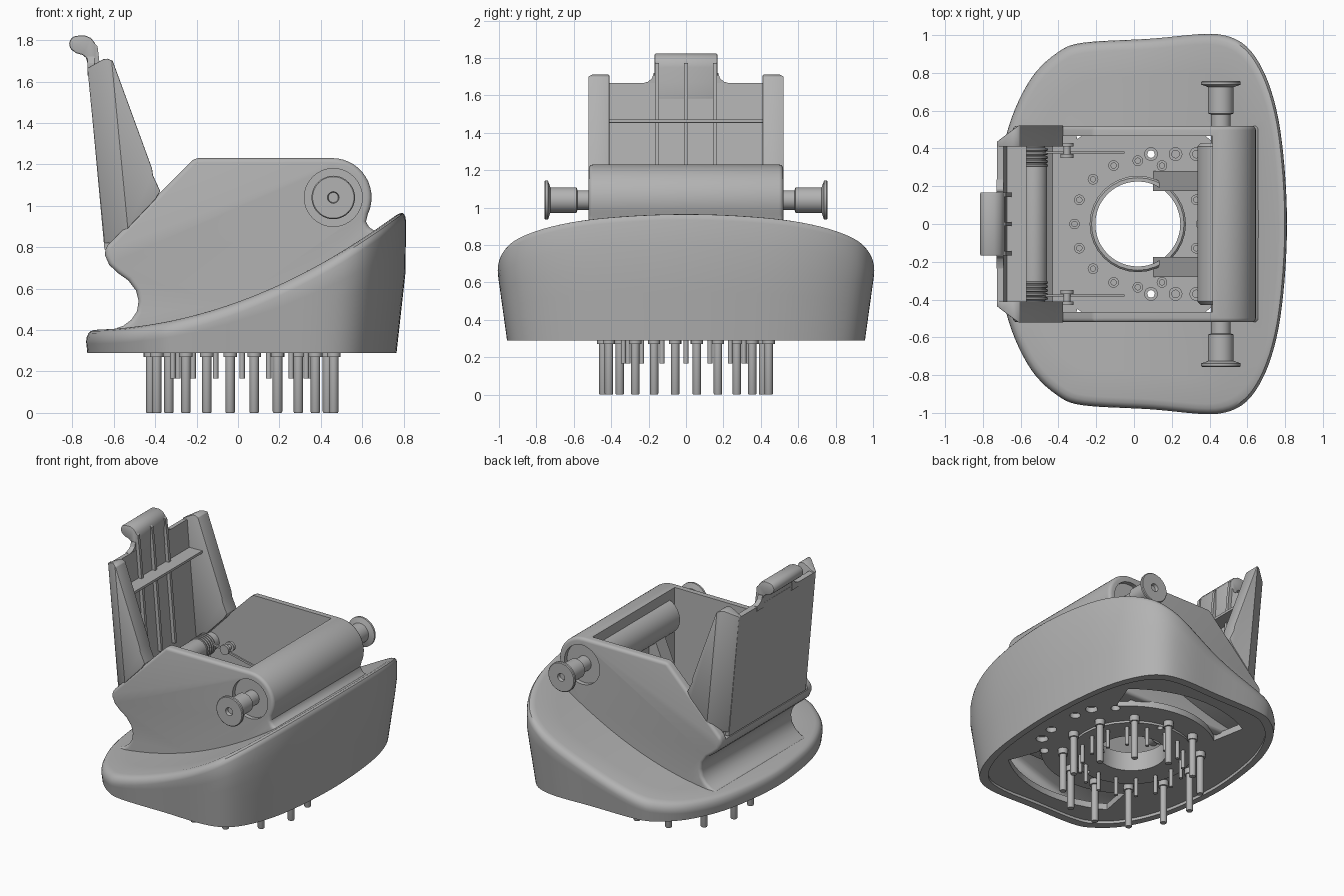
import bpy, bmesh
from math import sin, cos, pi, radians
from mathutils import Vector, Matrix

if "Cube" in bpy.data.objects:
    bpy.data.objects.remove(bpy.data.objects["Cube"])

grey = bpy.data.materials.new("plain_grey")
grey.use_nodes = True
grey.diffuse_color = (0.45, 0.45, 0.45, 1)
grey.node_tree.nodes["Principled BSDF"].inputs["Base Color"].default_value = (0.45, 0.45, 0.45, 1)


def finish(name, bm):
    bmesh.ops.recalc_face_normals(bm, faces=bm.faces)
    me = bpy.data.meshes.new(name)
    bm.to_mesh(me)
    bm.free()
    ob = bpy.data.objects.new(name, me)
    bpy.context.collection.objects.link(ob)
    me.materials.append(grey)
    smooth(me)
    return ob


def smooth(me):
    for p in me.polygons:
        p.use_smooth = True
    me.set_sharp_from_angle(angle=radians(32))


def apply(ob):
    bpy.context.view_layer.update()
    dg = bpy.context.evaluated_depsgraph_get()
    me = bpy.data.meshes.new_from_object(ob.evaluated_get(dg))
    ob.modifiers.clear()
    ob.data = me
    smooth(me)


def boolean(ob, tool, op="DIFFERENCE"):
    m = ob.modifiers.new("bool", "BOOLEAN")
    m.object, m.operation, m.solver = tool, op, "EXACT"
    apply(ob)
    bpy.data.objects.remove(tool)


def bevel(ob, width, segments=3):
    m = ob.modifiers.new("bevel", "BEVEL")
    m.width, m.segments, m.limit_method, m.angle_limit = width, segments, "ANGLE", radians(40)
    apply(ob)
    return ob


def extrude(name, pts, vec):
    bm = bmesh.new()
    face = bm.faces.new([bm.verts.new(p) for p in pts])
    new = bmesh.ops.extrude_face_region(bm, geom=[face])["geom"]
    bmesh.ops.translate(bm, verts=[v for v in new if isinstance(v, bmesh.types.BMVert)], vec=vec)
    return finish(name, bm)


def prism(name, xz, y0, y1):
    return extrude(name, [(x, y0, z) for x, z in xz], (0, y1 - y0, 0))


def turned(name, rings, axis="Z", at=(0, 0, 0), n=32):
    """Solid of revolution from (radius, height) pairs."""
    bm = bmesh.new()
    loops = [[bm.verts.new((r * cos(2 * pi * i / n), r * sin(2 * pi * i / n), h)) for i in range(n)]
             for r, h in rings]
    for a, b in zip(loops, loops[1:]):
        for i in range(n):
            j = (i + 1) % n
            bm.faces.new((a[i], a[j], b[j], b[i]))
    bm.faces.new(loops[0])
    bm.faces.new(loops[-1])
    if axis == "Y":
        bm.transform(Matrix.Rotation(-pi / 2, 4, "X"))
    bm.transform(Matrix.Translation(at))
    return finish(name, bm)


def arc(cx, cz, r, a0, a1, n=14):
    return [(cx + r * cos(radians(a0 + (a1 - a0) * i / n)),
             cz + r * sin(radians(a0 + (a1 - a0) * i / n))) for i in range(n + 1)]


# Smooth plan outline of the base
half = [(.81, 0), (.795, .32), (.755, .6), (.68, .82), (.57, .96), (.4, 1.01), (.1, 1.005),
        (-.28, 1), (-.43, .945), (-.57, .81), (-.68, .59), (-.74, .34), (-.77, 0)]
ctrl = [Vector(p) for p in half + [(x, -y) for x, y in half[-2:0:-1]]]
outline = []
for k in range(len(ctrl)):
    a, b, c, d = (ctrl[(k + j) % len(ctrl)] for j in (-1, 0, 1, 2))
    for s in range(5):
        t = s / 5
        outline.append(.5 * (2 * b + (c - a) * t + (2 * a - 5 * b + 4 * c - d) * t * t
                             + (3 * b - a - 3 * c + d) * t ** 3))


def base_solid(name, shrink, drop, z0):
    """Tapered wall under a top that sweeps upward along x."""
    def top(x):
        return .4 + .242 * (x + .75) ** 2 - drop
    bm = bmesh.new()
    loops = []
    for f in (0, .2, .4, .6, .8, 1):
        loop = []
        for p in outline:
            z = z0 + f * (top(p.x) - .055 - z0)
            s = shrink * (.945 + .055 * max(0, min(1, (z - .29) / .4)))
            loop.append(bm.verts.new((p.x * s, p.y * s, z)))
        loops.append(loop)
    for inset, dz in ((.996, .035), (.985, .016), (.97, .006), (.945, 0), (.8, 0),
                      (.65, 0), (.5, 0), (.35, 0), (.2, 0), (.07, 0)):
        loop = []
        for edge in loops[5]:
            x, y = edge.co.x * inset, edge.co.y * inset
            loop.append(bm.verts.new((x, y, top(x) - dz)))
        loops.append(loop)
    n = len(outline)
    for a, b in zip(loops, loops[1:]):
        for i in range(n):
            j = (i + 1) % n
            bm.faces.new((a[i], a[j], b[j], b[i]))
    bm.faces.new(loops[0])
    bm.faces.new(loops[-1])
    return finish(name, bm)


# Hollow base shell
body = base_solid("body_shell", 1, 0, .29)
boolean(body, base_solid("cavity", .94, .045, .2))

# Housing joined to the base, then hollowed
profile = [(-.64, .8), (-.21, 1.23)] + arc(.455, 1.04, .19, 90, -25) + [
    (.618, .925), (.63, .895), (.67, .875), (.68, .345), (-.6, .345), (-.6, .405), (-.555, .42),
    (-.515, .45), (-.488, .49), (-.48, .54), (-.492, .59), (-.53, .64), (-.58, .675),
    (-.622, .715), (-.642, .76)]
housing = bevel(prism("housing", profile, -.52, .52), .035, 4)
boolean(body, housing, "UNION")
pocket = [(-.43, .3), (-.43, .62), (-.54, .7), (-.6, .78), (-.8, .78), (-.8, 1.4), (.415, 1.4), (.415, .3)]
boolean(body, prism("pocket", pocket, -.465, .465))

# Axle tube across the inner end of the housing
turned("axle_tube", [(.11, -.43), (.13, -.41), (.13, .41), (.11, .43)], "Y", (.465, 0, 1.04), 40)

for s in (-1, 1):
    # Recess and side peg
    boolean(body, turned("recess", [(.14, -.03), (.14, .03)], "Y", (.46, s * .52, 1.04)))
    peg = turned("side_peg", [(.052, .4), (.052, .58), (.068, .585), (.068, .725), (.09, .733),
                              (.105, .738), (.105, .752), (.1, .757), (.028, .757), (.024, .735)],
                 "Y", (.46, 0, 1.04), 40)
    if s < 0:
        peg.data.transform(Matrix.Scale(-1, 4, (0, 1, 0)))
        peg.data.flip_normals()

# Bottom plate with centre hole, crescent slots and small holes
ring = [(p.x * .9, p.y * .9, .31) for p in outline]
plate = extrude("bottom_plate", ring, (0, 0, .045))
hub = turned("centre_collar", [(.4, .295), (.4, .33), (.255, .33), (.255, .42), (.245, .43), (.2, .43), (.2, .295)])
hub.data.transform(Matrix.Translation((.02, 0, 0)))
for part in (plate, hub):
    boolean(part, turned("bore", [(.225, .2), (.225, .6)], at=(.02, 0, 0), n=48))
for s in (-1, 1):
    slot = arc(.05, 0, .57, 42 * s, 128 * s) + arc(.05, 0, .79, 120 * s, 50 * s)
    boolean(plate, extrude("slot", [(x, y, .2) for x, y in slot], (0, 0, .3)))
    for x, y, r in ((.09, .37, .02), (.6, .12, .035), (.57, .25, .04), (.46, .36, .03)):
        for part in (plate, hub):
            boolean(part, turned("hole", [(r, .2), (r, .5)], at=(x, s * y, 0), n=16))

# Long bolts in an outer ring, short screws in an inner ring
for i in range(12):
    a = radians(22.5 + 30 * i)
    turned("long_bolt", [(.02, 0), (.023, .006), (.023, .27), (.033, .27), (.033, .312)],
           at=(.02 + .446 * cos(a), .446 * sin(a), 0), n=16)
for i in range(16):
    a = radians(22.5 * i)
    spot = (.02 + .335 * cos(a), .335 * sin(a), 0)
    turned("short_screw", [(.013, .165), (.013, .3)], at=spot, n=12)
    turned("screw_head", [(.028, .34), (.028, .375), (.014, .375), (.014, .365)], at=spot, n=16)
for s in (-1, 1):
    for x in (.09, .22, .33):
        washer = turned("floor_washer", [(.036, .35), (.036, .37)], at=(x, s * .37, 0), n=20)
        boolean(washer, turned("hole", [(.02, .3), (.02, .4)], at=(x, s * .37, 0), n=16))
    # Gussets from the floor up to the axle tube
    y = sorted((s * .175, s * .28))
    prism("gusset", [(.1, .35), (.42, .35), (.42, .98), (.37, .98)], *y)

# Raised flap: panel, side cheeks, hooked tab and ribs
prism("flap_panel", [(-.645, .79), (-.725, 1.66), (-.69, 1.665), (-.615, .79)], -.435, .435)
for s in (-1, 1):
    y = sorted((s * .41, s * .522))
    cheek = [(-.645, .82), (-.727, 1.665), (-.7, 1.68), (-.65, 1.708), (-.63, 1.71), (-.605, 1.7),
             (-.415, 1.18), (-.41, 1.145), (-.375, 1.07), (-.4, 1.03), (-.6, .82)]
    side = prism("flap_cheek", cheek, *y)
    # Slanted cut along the outer back corner of the cheek
    low, high, front = (Vector(p) for p in ((-.645, s * .435, .82), (-.727, s * .435, 1.67),
                                            (-.61, s * .522, 1.7)))
    normal = (high - low).cross(front - low)
    bm = bmesh.new()
    bm.from_mesh(side.data)
    cut = bmesh.ops.bisect_plane(bm, geom=bm.verts[:] + bm.edges[:] + bm.faces[:], plane_co=low,
                                 plane_no=normal * (-1 if normal.x > 0 else 1), clear_outer=True)
    bmesh.ops.holes_fill(bm, edges=[e for e in cut["geom_cut"] if isinstance(e, bmesh.types.BMEdge)])
    bmesh.ops.recalc_face_normals(bm, faces=bm.faces)
    bm.to_mesh(side.data)
    bm.free()
    bevel(side, .008, 2)
    # Shoulder beside the tab
    corner = [(.16, 1.63), (.235, 1.63), (.235, 1.664), (.205, 1.672), (.182, 1.69), (.172, 1.72), (.16, 1.72)]
    extrude("tab_shoulder", [(-.727, s * y, z) for y, z in corner], (.035, 0, 0))
tab = [(-.715, 1.58), (-.727, 1.69), (-.735, 1.715), (-.75, 1.728), (-.785, 1.738)] \
    + arc(-.775, 1.781, .04, 250, 100, 8) + [(-.74, 1.823), (-.71, 1.81), (-.69, 1.785),
                                            (-.684, 1.75), (-.688, 1.67), (-.68, 1.58)]
bevel(prism("hooked_tab", tab, -.168, .168), .008, 2)
for y in (-.155, 0, .155):
    prism("flap_rib", [(-.63, .9), (-.7, 1.68), (-.7, 1.79), (-.678, 1.77), (-.665, 1.66), (-.6, .9)],
          y - .011, y + .011)
prism("flap_cross_rib", [(-.7, 1.45), (-.7, 1.468), (-.57, 1.472), (-.57, 1.455)], -.42, .42)

# Hinge rod with spring coils, links and knobs
turned("hinge_rod", [(.06, -.46), (.06, -.38), (.07, -.3), (.07, .3), (.06, .38), (.06, .46)],
       "Y", (-.53, 0, .82))
for s in (-1, 1):
    for k in range(5):
        turned("spring_coil", [(.06, -.01), (.075, -.004), (.075, .004), (.06, .01)],
               "Y", (-.53, s * (.31 + .021 * k), .82))
    turned("link_knob", [(.035, -.04), (.035, -.02), (.018, -.02), (.018, .02), (.035, .02), (.035, .04)],
           "Y", (-.355, s * .39, .84), 20)
    y = sorted((s * .372, s * .384))
    prism("spring_leg", [(-.53, .87), (-.05, .76), (-.05, .745), (-.53, .855)], *y)
